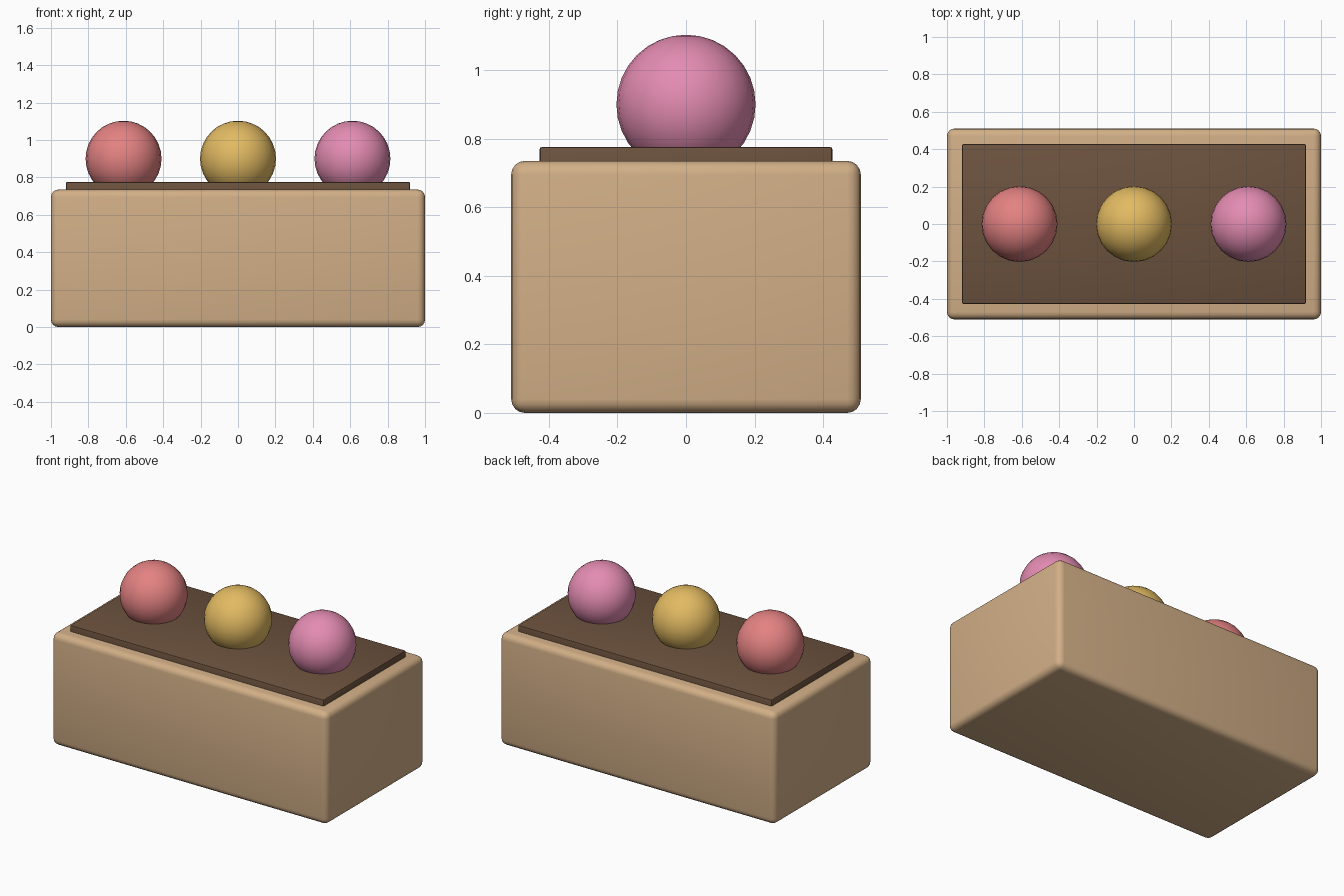
import bpy
from math import radians

cube = bpy.data.objects.get("Cube")
if cube:
    bpy.data.objects.remove(cube, do_unlink=True)


def linear(c):
    c /= 255
    return c / 12.92 if c <= 0.04045 else ((c + 0.055) / 1.055) ** 2.4


def material(name, *rgb):
    mat = bpy.data.materials.new(name)
    mat.use_nodes = True
    colour = (*[linear(c) for c in rgb], 1)
    mat.diffuse_color = colour
    mat.node_tree.nodes["Principled BSDF"].inputs["Base Color"].default_value = colour
    return mat


def finish(obj, name, mat):
    obj.name = name
    obj.data.materials.append(mat)
    bpy.ops.object.shade_smooth_by_angle(angle=radians(40))


def rounded_box(name, size, z, bevel, segments, mat):
    bpy.ops.mesh.primitive_cube_add(size=1, location=(0, 0, z))
    obj = bpy.context.object
    obj.scale = size
    bpy.ops.object.transform_apply(location=False, rotation=False, scale=True)
    mod = obj.modifiers.new("rounded_edges", "BEVEL")
    mod.width = bevel
    mod.segments = segments
    bpy.ops.object.modifier_apply(modifier=mod.name)
    finish(obj, name, mat)


def ball(name, x, mat):
    bpy.ops.mesh.primitive_uv_sphere_add(segments=24, ring_count=16, radius=0.203, location=(x, 0, 0.9))
    finish(bpy.context.object, name, mat)


# Planter box and the soil slab rising just above its rim
rounded_box("planter_box", (2, 1.02, 0.735), 0.3675, 0.04, 4, material("tan", 210, 175, 135))
rounded_box("soil", (1.84, 0.855, 0.12), 0.716, 0.008, 2, material("dark brown", 108, 82, 62))

# Row of round blooms half sunk in the soil
ball("right_bloom", -0.612, material("coral", 228, 130, 130))
ball("middle_bloom", 0, material("gold", 226, 186, 98))
ball("left_bloom", 0.612, material("pink", 228, 140, 178))
